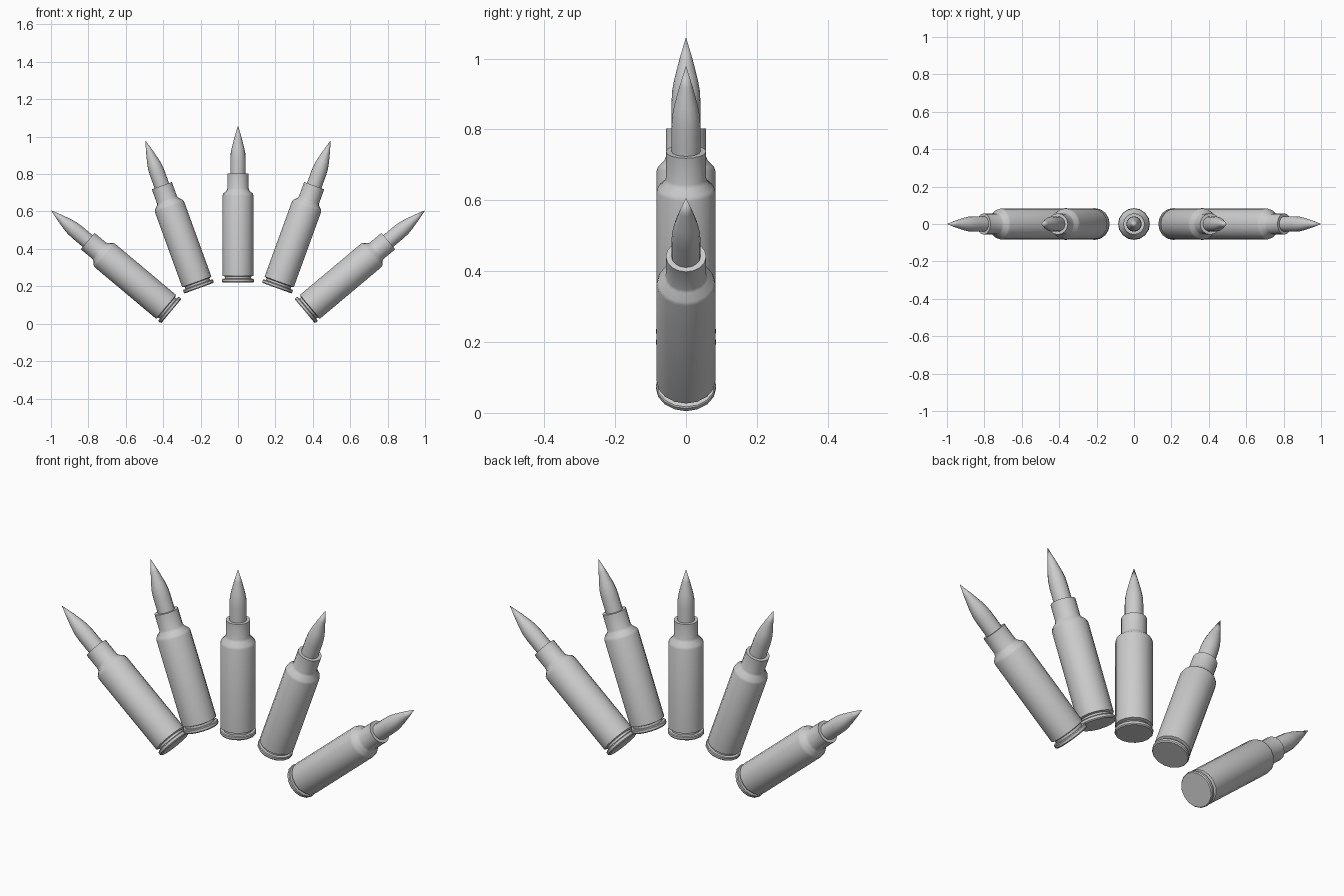
import bpy, bmesh, math
from mathutils import Matrix

if "Cube" in bpy.data.objects:
    bpy.data.objects.remove(bpy.data.objects["Cube"])

SIDES = 16

# (radius, height) outlines along the cartridge axis, base at height 0
CASE = [(0, 0), (0.081, 0), (0.085, 0.005), (0.085, 0.016), (0.082, 0.02),
        (0.07, 0.021), (0.07, 0.032), (0.083, 0.036), (0.083, 0.463),
        (0.079, 0.475), (0.061, 0.492), (0.057, 0.503), (0.057, 0.583),
        (0.04, 0.583), (0, 0.583)]
BULLET = [(0, 0.57), (0.041, 0.57), (0.041, 0.655), (0.039, 0.69),
          (0.033, 0.722), (0.018, 0.78), (0, 0.84)]


def lathe(name, profile, matrix):
    bm = bmesh.new()
    rings = []
    for r, z in profile:
        if r == 0:
            rings.append([bm.verts.new((0, 0, z))])
        else:
            rings.append([bm.verts.new((r * math.cos(a), r * math.sin(a), z))
                          for a in (2 * math.pi * i / SIDES for i in range(SIDES))])
    for a, b in zip(rings, rings[1:]):
        for i in range(SIDES):
            j = (i + 1) % SIDES
            corners = [a[i % len(a)], a[j % len(a)], b[j % len(b)], b[i % len(b)]]
            bm.faces.new(list(dict.fromkeys(corners)))
    bmesh.ops.recalc_face_normals(bm, faces=bm.faces)
    mesh = bpy.data.meshes.new(name)
    bm.to_mesh(mesh)
    bm.free()
    ob = bpy.data.objects.new(name, mesh)
    bpy.context.collection.objects.link(ob)
    ob.matrix_world = matrix
    bpy.ops.object.select_all(action='DESELECT')
    ob.select_set(True)
    bpy.context.view_layer.objects.active = ob
    bpy.ops.object.shade_smooth_by_angle(angle=math.radians(35))


# Fan of five cartridges: base x, base z, lean in degrees
FAN = [(-0.357, 0.067, -50), (-0.208, 0.19, -20), (0, 0.22, 0),
       (0.208, 0.19, 20), (0.357, 0.067, 50)]
for n, (x, z, lean) in enumerate(FAN, 1):
    m = Matrix.Translation((x, 0, z)) @ Matrix.Rotation(math.radians(lean), 4, 'Y')
    lathe(f"case_{n}", CASE, m)
    lathe(f"bullet_{n}", BULLET, m)
